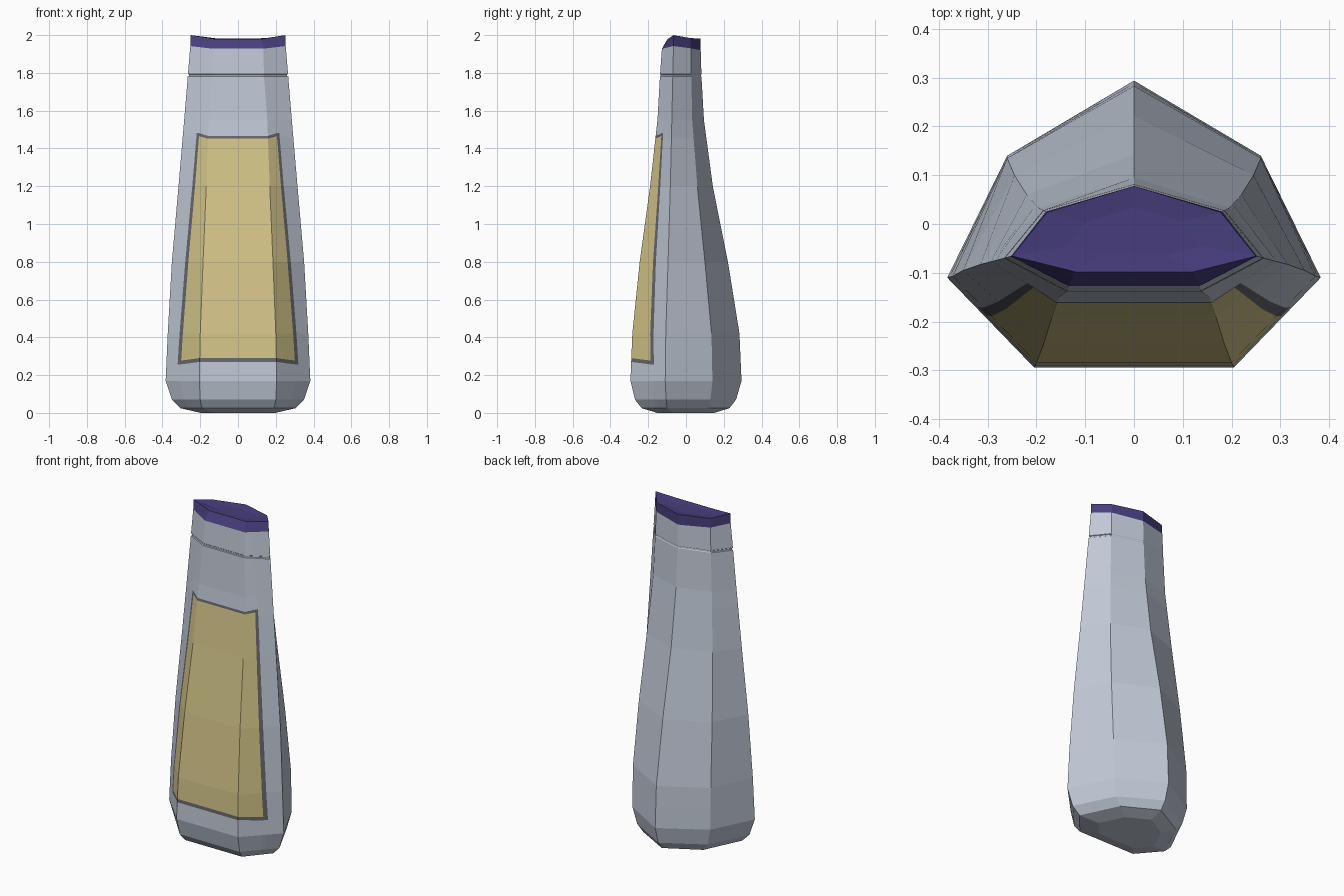
import bpy
import bmesh

if "Cube" in bpy.data.objects:
    bpy.data.objects.remove(bpy.data.objects["Cube"])


def material(name, colour):
    mat = bpy.data.materials.new(name)
    mat.use_nodes = True
    mat.diffuse_color = (*colour, 1)
    mat.node_tree.nodes["Principled BSDF"].inputs["Base Color"].default_value = (*colour, 1)
    return mat


SILVER = material("pale blue grey", (0.53, 0.58, 0.67))
BORDER = material("dark grey border", (0.14, 0.14, 0.155))
GOLD = material("pale gold", (0.66, 0.56, 0.25))
PURPLE = material("deep purple", (0.063, 0.048, 0.205))

# Seven-sided section by height:
# z, front x, front y, side x, side y, rear corner x, rear corner y, spine y
PROFILE = [
    (0.025, 0.19, -0.235, 0.305, -0.10, 0.20, 0.12, 0.23),
    (0.07, 0.2, -0.27, 0.35, -0.105, 0.235, 0.13, 0.265),
    (0.17, 0.205, -0.294, 0.383, -0.11, 0.26, 0.14, 0.294),
    (0.42, 0.2, -0.284, 0.372, -0.107, 0.26, 0.135, 0.283),
    (0.8, 0.185, -0.245, 0.35, -0.095, 0.245, 0.1, 0.222),
    (1.2, 0.168, -0.19, 0.315, -0.083, 0.22, 0.06, 0.142),
    (1.55, 0.155, -0.151, 0.285, -0.075, 0.195, 0.033, 0.095),
    (1.78, 0.138, -0.138, 0.266, -0.07, 0.186, 0.028, 0.082),
    (1.95, 0.133, -0.126, 0.252, -0.066, 0.18, 0.025, 0.077),
]
# Panel rows: outer and inner border heights on the front, with corner shifts
BOTTOM, BOTTOM_IN, TOP_IN, TOP = 0.27, 0.29, 1.452, 1.466
CORNER_SHIFT = {BOTTOM: -0.013, BOTTOM_IN: -0.013, TOP_IN: 0.013, TOP: 0.015}
# Wavy neck rim: heights at front, side, rear corner and spine
RIM = (1.928, 1.942, 1.93, 1.92)


def lerp(a, b, t):
    return a + (b - a) * t


def section(z):
    """Front, side, rear corner and spine points (x, y) at height z."""
    z = min(max(z, PROFILE[0][0]), PROFILE[-1][0])
    for lo, hi in zip(PROFILE, PROFILE[1:]):
        if z <= hi[0]:
            break
    t = (z - lo[0]) / (hi[0] - lo[0])
    fx, fy, sx, sy, bx, by, ky = (lerp(a, b, t) for a, b in zip(lo[1:], hi[1:]))
    return (fx, fy), (sx, sy), (bx, by), (0, ky)


def on_side(z, start, end):
    """Point on the front-side face where the panel border runs."""
    t = min(max((z - BOTTOM) / (TOP - BOTTOM), 0), 1)
    f, s = section(z)[:2]
    k = lerp(start, end, t)
    return lerp(f[0], s[0], k), lerp(f[1], s[1], k), z


def mirrored(half):
    """Close a half loop that ends on the spine."""
    return half + [(-x, y, z) for x, y, z in reversed(half[:-1])]


def body_row(z, scale=1.0):
    shift = CORNER_SHIFT.get(z, 0)
    f, s, b, k = section(z)
    half = [(*f, z), on_side(z + shift, 0.56, 0.36), on_side(z + shift, 0.66, 0.46),
            (*s, z), (*b, z), (*k, z)]
    return mirrored([(x * scale, y * scale, h) for x, y, h in half])


def rim_points():
    return [(*section(z)[i], z) for i, z in enumerate(RIM)]


def rim_row():
    f, s, b, k = rim_points()
    mids = [tuple(lerp(p, q, t) for p, q in zip(f, s)) for t in (0.36, 0.46)]
    return mirrored([f, *mids, s, b, k])


def loft(bm, rows, pick):
    """Skin the rows; pick(row, column) gives the material index."""
    rings = [[bm.verts.new(p) for p in row] for row in rows]
    n = len(rings[0])
    for r, (low, high) in enumerate(zip(rings, rings[1:])):
        for c in range(n):
            d = (c + 1) % n
            face = bm.faces.new((low[c], low[d], high[d], high[c]))
            face.material_index = pick(r, c)
    return rings


def finish(name, bm, materials):
    bmesh.ops.recalc_face_normals(bm, faces=bm.faces)
    mesh = bpy.data.meshes.new(name)
    bm.to_mesh(mesh)
    bm.free()
    for mat in materials:
        mesh.materials.append(mat)
    obj = bpy.data.objects.new(name, mesh)
    bpy.context.collection.objects.link(obj)
    return obj


# Bottle body with painted front panel and a fine neck groove
heights = sorted([p[0] for p in PROFILE[:-1]] + list(CORNER_SHIFT))
foot = [(x * 0.65, y * 0.65, 0) for x, y, z in body_row(heights[0])]
groove = [body_row(1.783, 0.975), body_row(1.791, 0.975), body_row(1.794)]
rows = [foot] + [body_row(z) for z in heights] + groove + [rim_row()]
last = len(rows[0]) - 1


def panel_colour(r, c):
    z = heights[r - 1] if 0 < r <= len(heights) else 0
    if not BOTTOM <= z < TOP:
        return 0
    if c in (0, last, last - 1) and BOTTOM_IN <= z < TOP_IN:
        return 2
    return 1 if c in (0, 1, last, last - 1, last - 2) else 0


bm = bmesh.new()
rings = loft(bm, rows, panel_colour)
bm.faces.new(rings[0])
finish("bottle_body", bm, [SILVER, BORDER, GOLD])

# Purple cap with raised side tips and a shallow dished top
bm = bmesh.new()
lip = [(0.122, -0.098, 1.979), (0.25, -0.066, 2.0), (0.178, 0.024, 1.984), (0, 0.078, 1.982)]
rings = loft(bm, [mirrored(rim_points()), mirrored(lip)], lambda r, c: 0)
dish = [bm.verts.new((x * 0.55, -0.02 + (y + 0.02) * 0.55, 1.976)) for x, y, z in mirrored(lip)]
for c, v in enumerate(dish):
    d = (c + 1) % len(dish)
    bm.faces.new((rings[1][c], rings[1][d], dish[d], v))
bm.faces.new(dish)
finish("cap", bm, [PURPLE])
